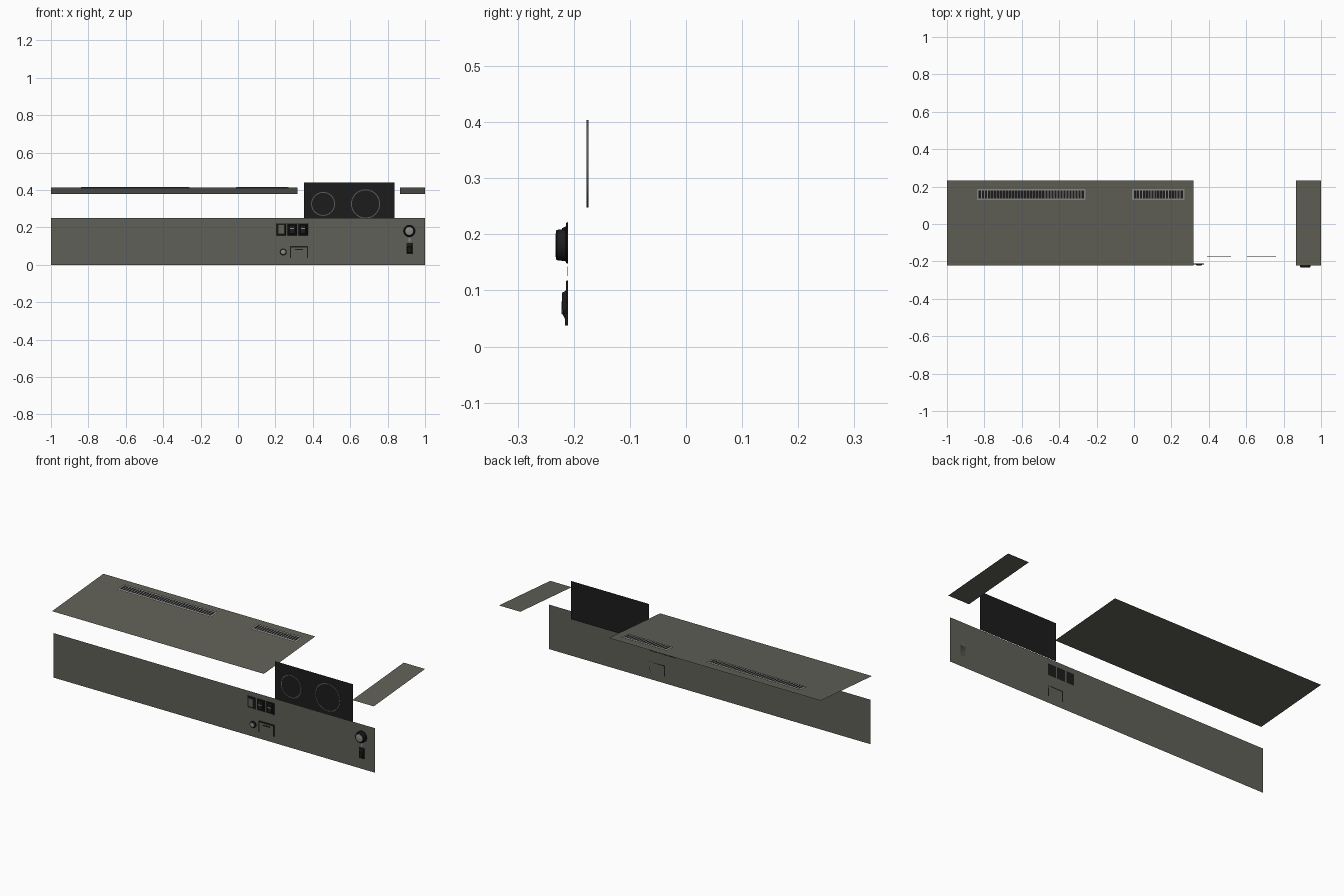
import bpy, bmesh, math
from mathutils import Matrix, Vector

if "Cube" in bpy.data.objects:
    bpy.data.objects.remove(bpy.data.objects["Cube"])


def material(name, r, g, b):
    m = bpy.data.materials.new(name)
    m.diffuse_color = (r, g, b, 1)
    m.use_nodes = True
    m.node_tree.nodes["Principled BSDF"].inputs["Base Color"].default_value = m.diffuse_color
    return m


OLIVE = material("olive_grey", 0.118, 0.118, 0.098)
BLACK = material("black", 0.012, 0.012, 0.012)
GREY = material("trim_grey", 0.25, 0.25, 0.24)
DIM = material("dial_grey", 0.10, 0.10, 0.10)
FACE_Y = -0.21    # front fascia plane
GAUGE_Y = -0.174  # gauge plate plane


def finish(name, bm, mat, smooth=False):
    me = bpy.data.meshes.new(name)
    bm.to_mesh(me)
    bm.free()
    me.materials.append(mat)
    ob = bpy.data.objects.new(name, me)
    bpy.context.collection.objects.link(ob)
    if smooth:
        bpy.ops.object.select_all(action='DESELECT')
        ob.select_set(True)
        bpy.context.view_layer.objects.active = ob
        bpy.ops.object.shade_smooth_by_angle(angle=math.radians(35))
    return ob


def add_quad(bm, pts):
    bm.faces.new([bm.verts.new(p) for p in pts])


def front_plate(name, x0, x1, z0, z1, y, mat):
    bm = bmesh.new()
    add_quad(bm, [(x0, y, z0), (x1, y, z0), (x1, y, z1), (x0, y, z1)])
    return finish(name, bm, mat)


def block(name, x0, x1, z0, z1, depth, mat, taper=0.0, base=0.0):
    """Box standing out of the fascia, its front face shrunk by taper."""
    bm = bmesh.new()
    bmesh.ops.create_cube(bm, size=1)
    for v in bm.verts:
        out = v.co.y < 0
        t = taper if out else 0
        v.co = Vector(((x1 - t if v.co.x > 0 else x0 + t),
                       FACE_Y - base - (depth if out else 0),
                       (z1 - t if v.co.z > 0 else z0 + t)))
    return finish(name, bm, mat)


def turned(name, x, z, profile, mat, n=32, y=FACE_Y):
    """Surface of revolution about a front-facing axis; profile = (radius, out)."""
    bm = bmesh.new()
    rings = [[bm.verts.new((x + r * math.cos(2 * math.pi * i / n), y - d,
                            z + r * math.sin(2 * math.pi * i / n)))
              for i in range(n)] for r, d in profile]
    for a, b in zip(rings, rings[1:]):
        for i in range(n):
            j = (i + 1) % n
            bm.faces.new((a[i], a[j], b[j], b[i]))
    if len(profile) > 2:
        bm.faces.new(rings[-1])
    bmesh.ops.recalc_face_normals(bm, faces=bm.faces)
    return finish(name, bm, mat, True)


def top_z(y):
    return 0.378 + (y + 0.223) * 0.036 / 0.456


def top_quad(bm, x0, x1, y0, y1, lift=0.0):
    add_quad(bm, [(x0, y0, top_z(y0) + lift), (x1, y0, top_z(y0) + lift),
                  (x1, y1, top_z(y1) + lift), (x0, y1, top_z(y1) + lift)])


# Sheet panels
front_plate("front_fascia", -1, 1, 0, 0.25, FACE_Y, OLIVE)
for name, x0, x1 in (("top_panel_wide", -1, 0.317), ("top_panel_narrow", 0.867, 1)):
    bm = bmesh.new()
    top_quad(bm, x0, x1, -0.223, 0.233)
    finish(name, bm, OLIVE)

# Air vents: black opening, grey border and slats
for name, x0, x1, slats in (("long_vent", -0.84, -0.258, 34), ("short_vent", -0.01, 0.27, 16)):
    y0, y1, b = 0.128, 0.188, 0.009
    bm = bmesh.new()
    top_quad(bm, x0, x1, y0, y1, 0.003)
    finish(name + "_opening", bm, BLACK)
    bm = bmesh.new()
    for rect in ((x0, x1, y0, y0 + b), (x0, x1, y1 - b, y1),
                 (x0, x0 + b, y0 + b, y1 - b), (x1 - b, x1, y0 + b, y1 - b)):
        top_quad(bm, *rect, 0.005)
    step = (x1 - x0 - 2 * b) / (slats + 1)
    for i in range(slats):
        c = x0 + b + step * (i + 1)
        top_quad(bm, c - 0.002, c + 0.002, y0 + b, y1 - b, 0.005)
    finish(name + "_grille", bm, GREY)

# Gauge plate with two dial rings
front_plate("gauge_plate", 0.352, 0.838, 0.225, 0.44, GAUGE_Y, BLACK)
for name, x, r in (("small_dial_ring", 0.455, 0.064), ("large_dial_ring", 0.682, 0.078)):
    turned(name, x, 0.326, [(r, 0), (r, 0.003), (r - 0.005, 0.003), (r - 0.005, 0)],
           DIM, 48, GAUGE_Y)
    bpy.data.objects[name].data.materials.append(BLACK)
    # closing face behind the ring matches the plate
    for p in bpy.data.objects[name].data.polygons:
        if len(p.vertices) > 4:
            p.material_index = 1
            for v in p.vertices:
                bpy.data.objects[name].data.vertices[v].co.y -= 0.001

# Row of three rocker switches
for i in range(3):
    x0 = 0.206 + i * 0.0585
    x1 = x0 + 0.05
    block(f"switch_bezel_{i}", x0, x1, 0.157, 0.222, 0.004, BLACK, 0.002)
    if i == 0:
        block("switch_blank", x0 + 0.009, x1 - 0.009, 0.167, 0.213, 0.003, OLIVE, 0.001, 0.003)
    else:
        block(f"switch_rocker_{i}", x0 + 0.007, x1 - 0.007, 0.164, 0.215, 0.008, BLACK, 0.004, 0.003)
        front_plate(f"switch_mark_{i}", x0 + 0.014, x1 - 0.014, 0.192, 0.197, FACE_Y - 0.0115, GREY)

# Small round control
turned("small_knob_collar", 0.242, 0.069, [(0.019, 0), (0.019, 0.006), (0.013, 0.009)], BLACK, 24)
turned("small_knob_cap", 0.242, 0.069, [(0.012, 0.008), (0.012, 0.011), (0.010, 0.012)], GREY, 24)

# Socket surround: arch open at the bottom, with a flush lid
block("socket_arch_left", 0.278, 0.284, 0.038, 0.100, 0.006, BLACK)
block("socket_arch_right", 0.368, 0.374, 0.038, 0.100, 0.006, BLACK)
block("socket_arch_top", 0.284, 0.368, 0.094, 0.100, 0.006, BLACK)
block("socket_lid", 0.284, 0.368, 0.040, 0.094, 0.003, OLIVE)
block("socket_catch", 0.305, 0.347, 0.080, 0.085, 0.004, BLACK, 0, 0.002)

# Large rotary knob with pointer
turned("knob_skirt", 0.916, 0.181, [(0.033, 0), (0.033, 0.003), (0.029, 0.005)], BLACK)
turned("knob_body", 0.916, 0.181, [(0.029, 0.004), (0.027, 0.020), (0.025, 0.022)], BLACK)
turned("knob_cap", 0.916, 0.181, [(0.021, 0.021), (0.021, 0.0225), (0.020, 0.023)], GREY)
block("knob_pointer", 0.911, 0.921, 0.126, 0.143, 0.001, GREY)

# Slide switch
block("slide_plate", 0.900, 0.932, 0.058, 0.118, 0.004, BLACK, 0.001)
block("slide_grip", 0.904, 0.928, 0.062, 0.100, 0.008, BLACK, 0.004, 0.003)
